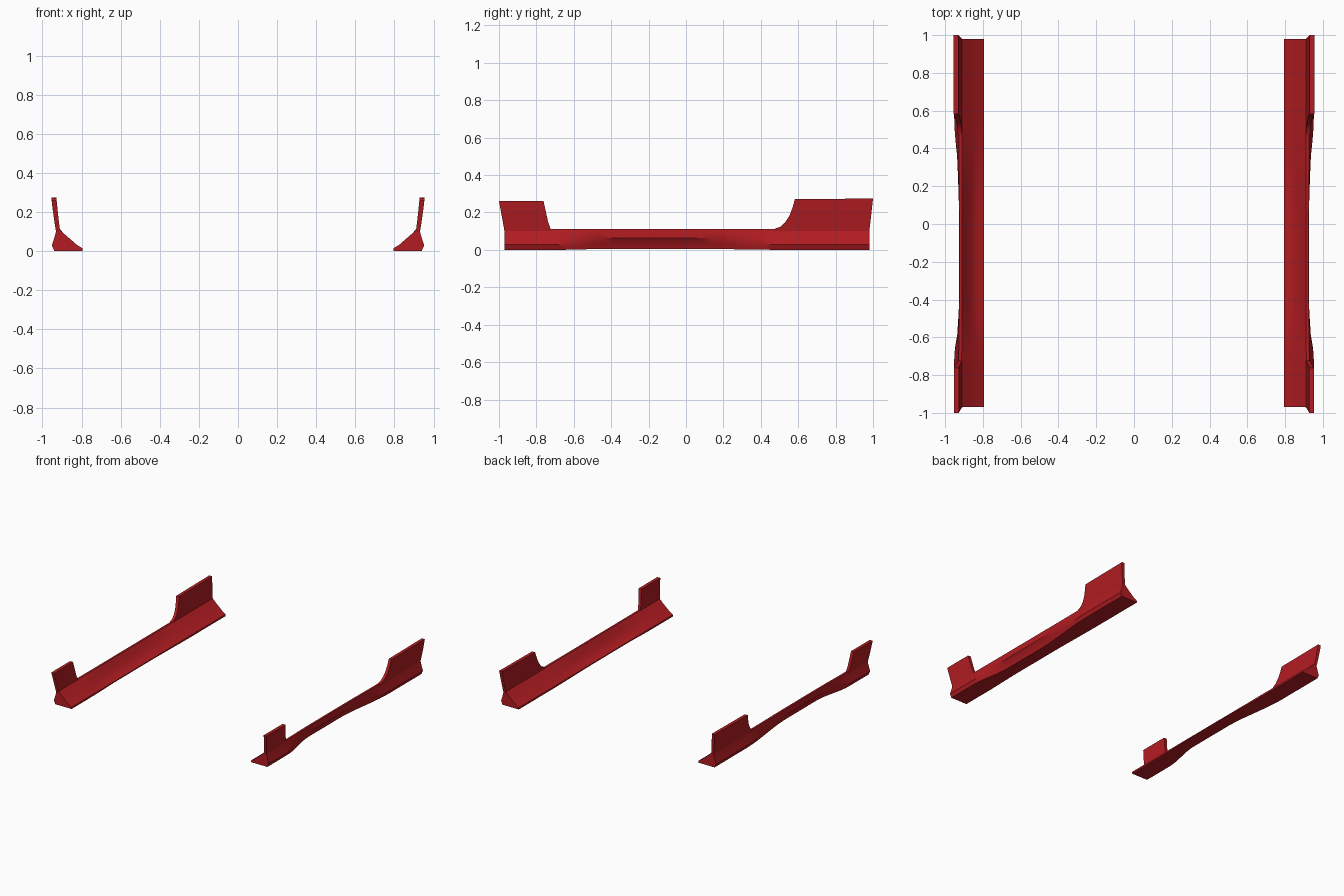
import bpy, bmesh, math

if "Cube" in bpy.data.objects:
    bpy.data.objects.remove(bpy.data.objects["Cube"])

RED = bpy.data.materials.new("dark_red")
RED.diffuse_color = (0.45, 0.012, 0.016, 1)
RED.use_nodes = True
RED.node_tree.nodes["Principled BSDF"].inputs["Base Color"].default_value = RED.diffuse_color


def smoothstep(a, b, v):
    t = min(1, max(0, (v - a) / (b - a)))
    return t * t * (3 - 2 * t)


def loft(name, rings):
    """Skin equal-length closed rings, cap both ends, mirror across x."""
    bm = bmesh.new()
    rows = [[bm.verts.new(p) for p in ring] for ring in rings]
    n = len(rows[0])
    for a, b in zip(rows, rows[1:]):
        for i in range(n):
            j = (i + 1) % n
            bm.faces.new((a[i], a[j], b[j], b[i]))
    bm.faces.new(rows[0])
    bm.faces.new(rows[-1])
    bmesh.ops.recalc_face_normals(bm, faces=bm.faces)
    me = bpy.data.meshes.new(name)
    bm.to_mesh(me)
    bm.free()
    me.materials.append(RED)
    ob = bpy.data.objects.new(name, me)
    bpy.context.collection.objects.link(ob)
    mod = ob.modifiers.new("other_side", 'MIRROR')
    mod.use_mirror_merge = False
    bpy.ops.object.select_all(action='DESELECT')
    ob.select_set(True)
    bpy.context.view_layer.objects.active = ob
    bpy.ops.object.shade_smooth_by_angle(angle=math.radians(32))
    return ob


# Sill rail: (x, z) section at the ends and at the narrow waist
END = [(0.795, 0.003), (0.795, 0.017), (0.825, 0.036), (0.855, 0.062),
       (0.885, 0.088), (0.906, 0.109), (0.912, 0.114), (0.928, 0.114),
       (0.931, 0.102), (0.941, 0.065), (0.952, 0.032), (0.939, 0.003)]
WAIST = [(0.795, 0.009), (0.795, 0.017), (0.832, 0.028), (0.862, 0.050),
         (0.886, 0.085), (0.905, 0.109), (0.910, 0.116), (0.925, 0.116),
         (0.927, 0.100), (0.926, 0.066), (0.903, 0.036), (0.894, 0.009)]
rings = []
STEPS = 48
for k in range(STEPS + 1):
    y = -0.97 + 1.95 * k / STEPS
    w = smoothstep(-0.72, -0.38, y) * (1 - smoothstep(0.0, 0.58, y))
    rings.append([(a[0] + (b[0] - a[0]) * w, y, a[1] + (b[1] - a[1]) * w)
                  for a, b in zip(END, WAIST)])
loft("sill_rail", rings)


# Upright fins: columns of (bottom y, top y, top z), leaning outward
def fin(name, columns):
    base = 0.100
    rings = []
    for yb, yt, zt in columns:
        inner, outer = [], []
        for i in range(6):
            t = i / 5
            z = base + (zt - base) * t
            h = (z - base) / 0.17
            lean = 0.024 * (1.25 * h - 0.25 * h * h)
            y = yb + (yt - yb) * t
            inner.append((0.909 + lean * 0.8, y, z))
            outer.append((0.930 + lean, y, z))
        rings.append(inner + outer[::-1])
    loft(name, rings)


fin("front_fin", [(-0.97, -1.0, 0.265), (-0.85, -0.88, 0.265),
                  (-0.738, -0.762, 0.265), (-0.733, -0.752, 0.22),
                  (-0.728, -0.738, 0.155), (-0.722, -0.724, 0.116)])
fin("rear_fin", [(0.47, 0.472, 0.115), (0.50, 0.505, 0.127),
                 (0.525, 0.53, 0.15), (0.545, 0.553, 0.185),
                 (0.56, 0.570, 0.23), (0.57, 0.582, 0.274),
                 (0.78, 0.80, 0.276), (0.98, 1.0, 0.278)])

# Stand on the ground
for ob in bpy.context.scene.objects:
    ob.location.z = -0.003
